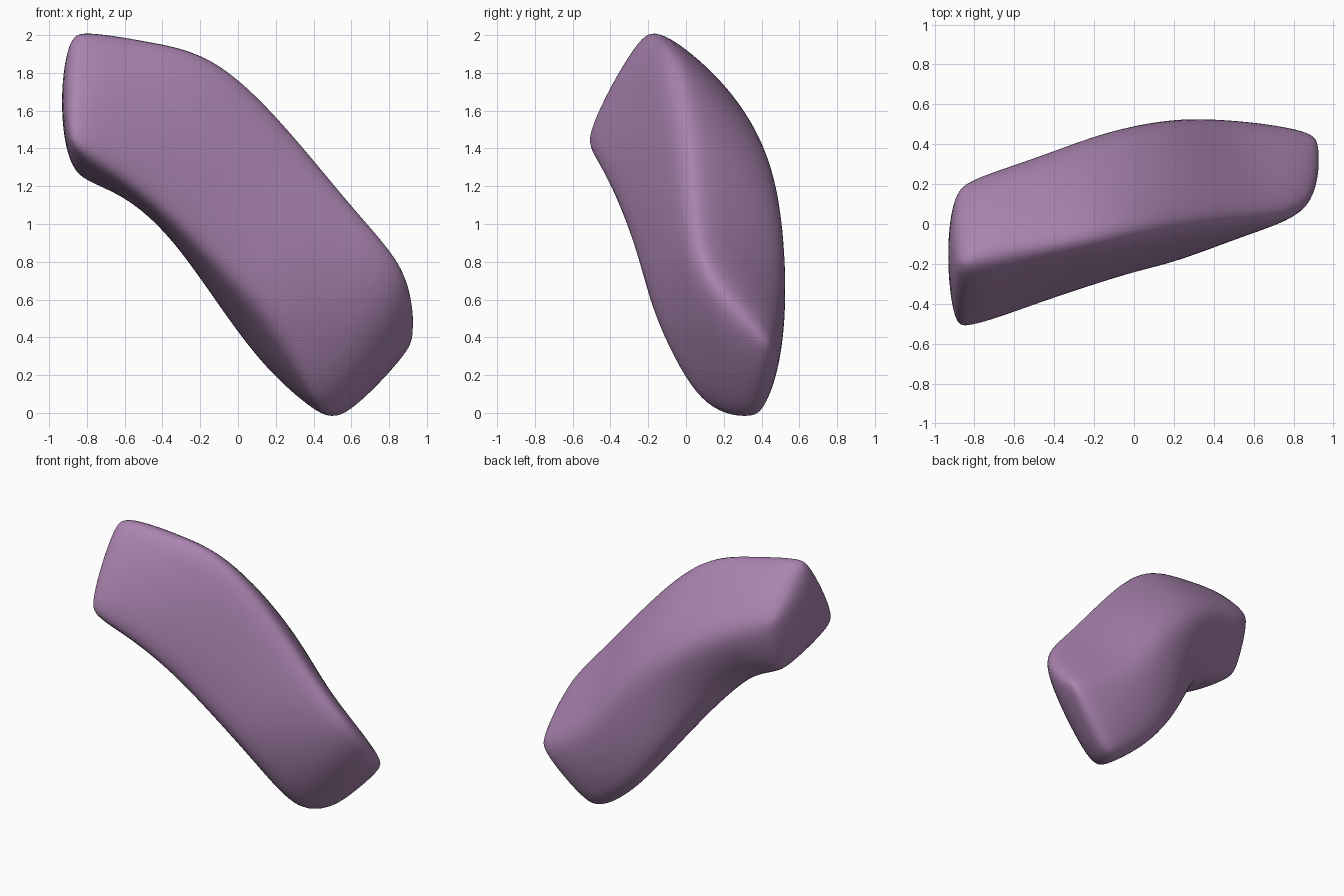
import bpy
import bmesh

cube = bpy.data.objects.get("Cube")
if cube:
    bpy.data.objects.remove(cube, do_unlink=True)

# Stations along the bent block: upper front, upper back, lower back, lower front
STATIONS = [
    [(-.94, -.23, 2.14), (-.95, .24, 1.74), (-.92, .11, 1.19), (-.95, -.67, 1.43)],
    [(-.47, -.15, 2.07), (-.50, .39, 1.58), (-.60, .12, 1.11), (-.67, -.54, 1.26)],
    [(-.07, -.09, 2.01), (-.11, .53, 1.34), (-.38, .26, .91), (-.37, -.42, 1.01)],
    [(.36, -.02, 1.55), (.22, .585, 1.01), (-.13, .43, .50), (-.06, -.31, .69)],
    [(.69, .00, 1.14), (.47, .58, .62), (.16, .47, .13), (.20, -.23, .43)],
    [(1.00, .00, .79), (1.06, .50, .33), (.58, .44, -.11), (.40, .05, -.11)],
]

# Loft the four-sided sections and close both ends
bm = bmesh.new()
rings = [[bm.verts.new(p) for p in ring] for ring in STATIONS]
for near, far in zip(rings, rings[1:]):
    for i in range(4):
        j = (i + 1) % 4
        bm.faces.new((near[i], near[j], far[j], far[i]))
bm.faces.new(rings[0])
bm.faces.new(rings[-1])
bmesh.ops.recalc_face_normals(bm, faces=bm.faces)

# Chamfer the rails and end borders; the lower end's front edge stays full and round
station = {v: n for n, ring in enumerate(rings) for v in ring}
ends = (0, len(rings) - 1)
round_edge = {rings[-1][0], rings[-1][3]}
edges = [e for e in bm.edges
         if (station[e.verts[0]] != station[e.verts[1]] or station[e.verts[0]] in ends)
         and set(e.verts) != round_edge]
bmesh.ops.bevel(bm, geom=edges, offset=.11, segments=1, profile=.5, affect='EDGES')

mesh = bpy.data.meshes.new("bent_block")
for face in bm.faces:
    face.smooth = True
bm.to_mesh(mesh)
bm.free()
block = bpy.data.objects.new("bent_block", mesh)
bpy.context.collection.objects.link(block)

# Soften the whole form
soften = block.modifiers.new("soften", 'SUBSURF')
soften.levels = soften.render_levels = 3

# Single mauve colour
mauve = bpy.data.materials.new("mauve")
mauve.use_nodes = True
colour = (.40, .23, .43, 1)
mauve.diffuse_color = colour
shader = mauve.node_tree.nodes["Principled BSDF"]
shader.inputs["Base Color"].default_value = colour
shader.inputs["Roughness"].default_value = .6
mesh.materials.append(mauve)
